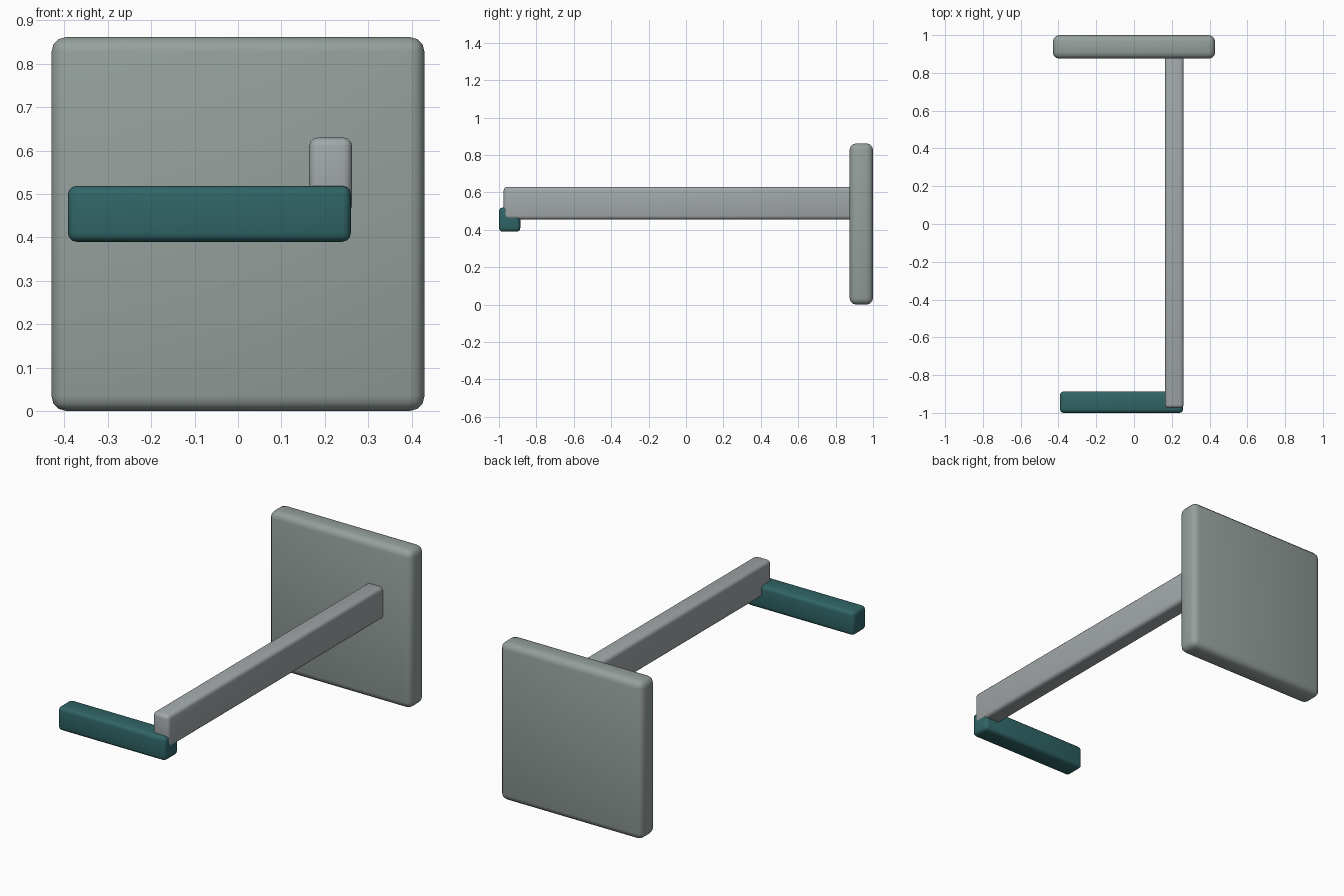
import bpy, math

if "Cube" in bpy.data.objects:
    bpy.data.objects.remove(bpy.data.objects["Cube"])


def rounded_box(name, lo, hi, radius, color):
    """Bevelled box spanning the corners lo and hi."""
    bpy.ops.mesh.primitive_cube_add(size=1, location=[(a + b) / 2 for a, b in zip(lo, hi)])
    ob = bpy.context.object
    ob.name = name
    ob.scale = [b - a for a, b in zip(lo, hi)]
    bpy.ops.object.transform_apply(location=False, rotation=False, scale=True)
    bevel = ob.modifiers.new("rounded_edges", 'BEVEL')
    bevel.width = radius
    bevel.segments = 3
    bpy.ops.object.modifier_apply(modifier=bevel.name)
    bpy.ops.object.shade_smooth_by_angle(angle=math.radians(40))
    mat = bpy.data.materials.new(name + "_colour")
    mat.diffuse_color = (*color, 1)
    mat.use_nodes = True
    mat.node_tree.nodes["Principled BSDF"].inputs["Base Color"].default_value = mat.diffuse_color
    ob.data.materials.append(mat)
    return ob


# Square plate at the back
rounded_box("back_plate", (-0.43, 0.875, 0.0), (0.43, 1.0, 0.862), 0.035, (0.30, 0.35, 0.33))
# Long arm, its rear end sunk into the plate
rounded_box("arm", (0.164, -0.975, 0.455), (0.263, 0.91, 0.63), 0.02, (0.36, 0.39, 0.40))
# Teal crossbar handle under the front end of the arm
rounded_box("handle", (-0.392, -1.0, 0.39), (0.26, -0.886, 0.519), 0.02, (0.03, 0.13, 0.135))
